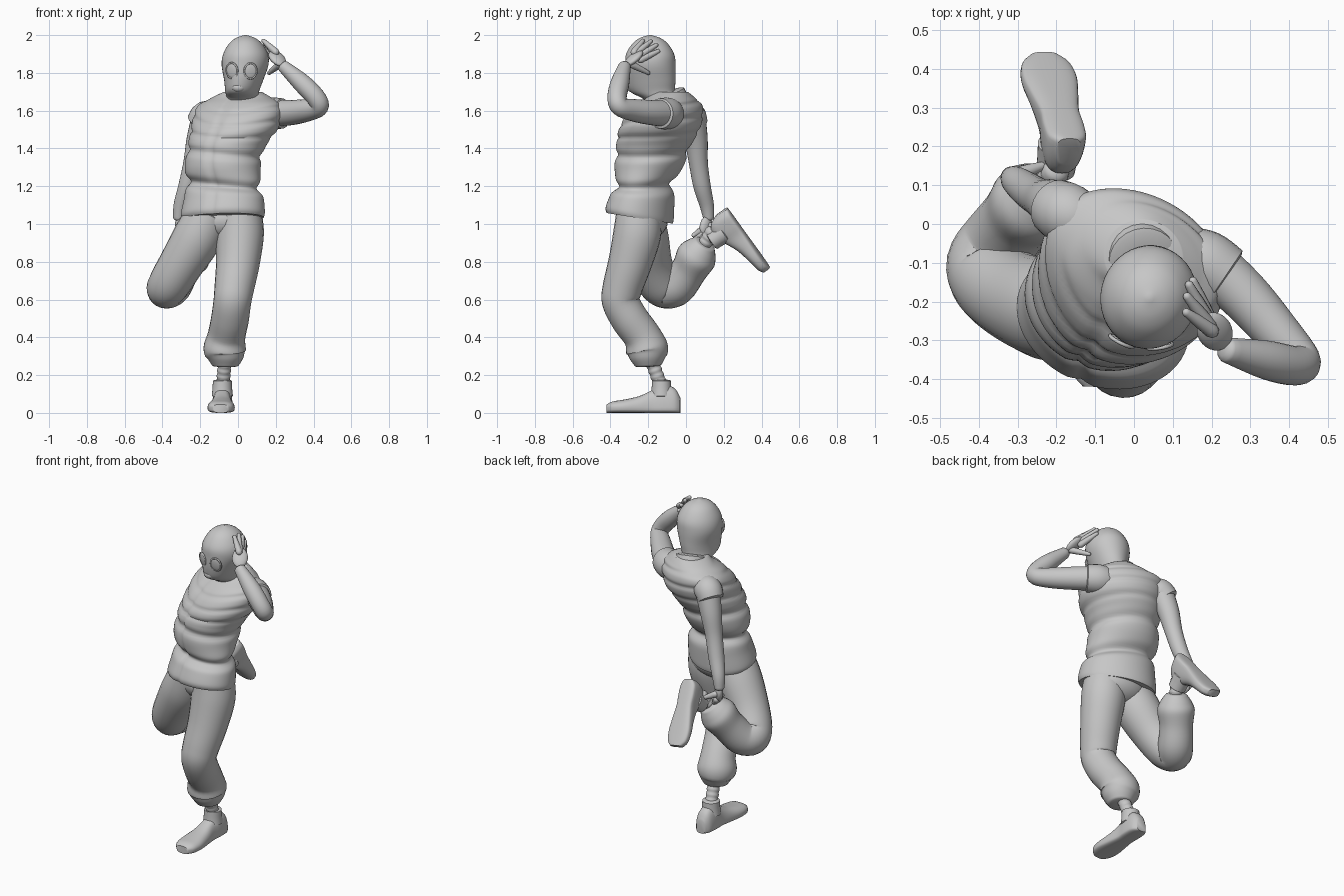
import bpy
import bmesh
from math import sin, cos, pi, exp, radians, copysign
from mathutils import Vector, Matrix

if "Cube" in bpy.data.objects:
    bpy.data.objects.remove(bpy.data.objects["Cube"])

grey = bpy.data.materials.new("plain grey")
grey.use_nodes = True
grey.diffuse_color = (0.57, 0.57, 0.57, 1)
shader = next(n for n in grey.node_tree.nodes if n.type == "BSDF_PRINCIPLED")
shader.inputs["Base Color"].default_value = grey.diffuse_color
shader.inputs["Roughness"].default_value = 0.7


def finish(name, bm):
    """Turn a bmesh into a smooth shaded grey object."""
    bmesh.ops.recalc_face_normals(bm, faces=bm.faces)
    mesh = bpy.data.meshes.new(name)
    bm.to_mesh(mesh)
    bm.free()
    obj = bpy.data.objects.new(name, mesh)
    bpy.context.collection.objects.link(obj)
    mesh.materials.append(grey)
    bpy.ops.object.select_all(action="DESELECT")
    obj.select_set(True)
    bpy.context.view_layer.objects.active = obj
    bpy.ops.object.shade_smooth_by_angle(angle=radians(50))


def loft(name, rings):
    """Skin a row of closed rings and cap both ends."""
    bm = bmesh.new()
    rows = [[bm.verts.new(p) for p in ring] for ring in rings]
    count = len(rows[0])
    for low, high in zip(rows, rows[1:]):
        for i in range(count):
            j = (i + 1) % count
            bm.faces.new((low[i], low[j], high[j], high[i]))
    bm.faces.new(rows[0][::-1])
    bm.faces.new(rows[-1])
    finish(name, bm)


def spline(keys, steps):
    """Catmull-Rom interpolation through tuples of any length."""
    keys = [Vector(k) for k in keys]
    out = []
    for i in range(len(keys) - 1):
        a, b = keys[max(i - 1, 0)], keys[i]
        c, d = keys[i + 1], keys[min(i + 2, len(keys) - 1)]
        for s in range(steps):
            t = s / steps
            out.append(b + (c - a) * (t / 2) + (a * 2 - b * 5 + c * 4 - d) * (t * t / 2)
                       + (b * 3 - a - c * 3 + d) * (t ** 3 / 2))
    return out + [keys[-1]]


def tube(name, keys, steps=5, sides=24, dome=0.5):
    """Round limb through (x, y, z, radius) keys with domed ends."""
    path = [(Vector(p[:3]), p[3]) for p in spline(keys, steps)]
    start = (path[0][0] - path[1][0]).normalized()
    end = (path[-1][0] - path[-2][0]).normalized()
    first, last = path[0], path[-1]
    for angle in (0.5, 1.0, 1.45):
        path.insert(0, (first[0] + start * first[1] * dome * sin(angle), first[1] * cos(angle)))
        path.append((last[0] + end * last[1] * dome * sin(angle), last[1] * cos(angle)))
    rings, side = [], None
    for i, (point, radius) in enumerate(path):
        along = (path[min(i + 1, len(path) - 1)][0] - path[max(i - 1, 0)][0]).normalized()
        side = along.orthogonal() if side is None else side - along * side.dot(along)
        side.normalize()
        other = along.cross(side)
        rings.append([point + (side * cos(2 * pi * k / sides) + other * sin(2 * pi * k / sides)) * radius
                      for k in range(sides)])
    loft(name, rings)


def ellipsoid(name, centre, size, facing=(0, 0, 1)):
    """Sphere scaled to size, its local z turned towards facing."""
    bm = bmesh.new()
    bmesh.ops.create_uvsphere(bm, u_segments=24, v_segments=14, radius=1)
    turn = Vector(facing).to_track_quat("Z", "Y").to_matrix().to_4x4()
    bm.transform(Matrix.Translation(centre) @ turn @ Matrix.Diagonal((*size, 1)))
    finish(name, bm)


def shoe(name, heel, forward, up):
    """Flat soled boot, measured from the heel along forward."""
    forward, up, heel = Vector(forward).normalized(), Vector(up), Vector(heel)
    up = (up - forward * up.dot(forward)).normalized()
    side = forward.cross(up)
    rings = []
    # Keys are distance, height and half width
    for d, h, w in spline([(0, .08, .03), (.03, .13, .05), (.09, .15, .054), (.15, .12, .052),
                           (.22, .088, .062), (.3, .07, .072), (.36, .06, .064), (.39, .045, .04)], 4):
        ring = []
        for k in range(32):
            c, s = cos(2 * pi * k / 32), sin(2 * pi * k / 32)
            rise = .03 + ((h - .03) * s if s > 0 else -.03 * abs(s) ** .5)
            ring.append(heel + forward * d + up * rise + side * w * copysign(abs(c) ** .7, c))
        rings.append(ring)
    loft(name, rings)
    shaft = [heel + forward * .1 + up * rise for rise in (.09, .13, .17)]
    tube(name + "_shaft", [(*p, r) for p, r in zip(shaft, (.056, .052, .05))], dome=.15)


def hand(name, palm, size, facing, fingers):
    """Palm with fingers given as root and tip."""
    ellipsoid(name + "_palm", palm, size, facing)
    for i, (root, tip) in enumerate(fingers):
        middle = (Vector(root) + Vector(tip)) / 2
        tube(f"{name}_finger_{i}", [(*root, .019), (*middle, .016), (*tip, .011)], 3, 12, 1)


# Quilted vest: x, y, z, half width, half depth, turn in degrees
seams = ((1.205, .028, .026), (1.375, .016, .022), (1.48, .009, .014), (1.565, .008, .014), (1.64, .007, .012))
rings = []
for x, y, z, a, b, turn in spline([
        (-.08, -.245, 1.03, .222, .168, -20), (-.08, -.245, 1.06, .228, .173, -20),
        (-.075, -.232, 1.14, .216, .164, -20), (-.078, -.218, 1.22, .204, .15, -20),
        (-.08, -.195, 1.31, .205, .18, -22), (-.06, -.173, 1.41, .21, .195, -26),
        (-.02, -.142, 1.5, .236, .208, -28), (0, -.112, 1.58, .246, .19, -28),
        (.01, -.09, 1.635, .228, .155, -28), (.02, -.08, 1.672, .16, .115, -25),
        (.025, -.085, 1.7, .1, .095, -20)], 8):
    ring = []
    sag = .05 * min(1, max(0, (z - 1.41) / .12))
    hem = .16 * min(1, max(0, (1.2 - z) / .14))
    for k in range(80):
        t = 2 * pi * k / 80
        level = z + sag * max(0, -sin(t)) ** 2 + .02 * cos(t)
        dent = sum(depth * exp(-((level - seam) / width) ** 2) for seam, depth, width in seams)
        dent += .01 * exp(-((t - 1.5 * pi) / .09) ** 2)
        spot = Matrix.Rotation(radians(turn), 3, "Z") @ Vector(((a - dent) * cos(t), (b - dent) * sin(t), 0))
        ring.append(spot + Vector((x, y, z - hem * spot.y)))
    rings.append(ring)
loft("quilted_vest", rings)
tube("left_sleeve", [(.12, -.08, 1.585, .075), (.18, -.1, 1.585, .085), (.235, -.135, 1.585, .08)], dome=.1)
tube("right_sleeve", [(-.12, .0, 1.57, .07), (-.17, .025, 1.572, .08), (-.203, .043, 1.53, .074)], dome=.15)

# Head and neck, turned a little to the right: x, y, z, half width, half depth
look = Matrix.Rotation(radians(-14), 3, "Z")
rings = []
for x, y, z, a, b in spline([
        (.02, -.1, 1.6, .078, .085), (.025, -.132, 1.66, .082, .093), (.022, -.176, 1.7, .087, .12),
        (.03, -.186, 1.76, .101, .132), (.037, -.188, 1.84, .123, .134), (.04, -.19, 1.9, .118, .128),
        (.04, -.19, 1.955, .087, .094), (.04, -.19, 1.985, .05, .054), (.04, -.19, 2, .006, .006)], 5):
    rings.append([Vector((x, y, z)) + look @ Vector((a * cos(pi * k / 20), b * sin(pi * k / 20), 0))
                  for k in range(40)])
loft("masked_head", rings)
ellipsoid("mouth_piece", (.003, -.288, 1.722), (.034, .024, .024))
for name, centre, facing in (("right", Vector((-.032, -.302, 1.812)), Vector((-.5, -1, -.15))),
                             ("left", Vector((.066, -.314, 1.81)), Vector((.15, -1, -.15)))):
    facing.normalize()
    ellipsoid(name + "_eye_lens", centre, (.033, .04, .008), facing)
    across = facing.cross(Vector((0, 0, 1))).normalized()
    upward = across.cross(facing)
    rim = [centre + across * cos(pi * k / 12) * .033 + upward * sin(pi * k / 12) * .041 for k in range(25)]
    tube(name + "_eye_rim", [(*p, .005) for p in rim], 1, 8)
tube("neck_collar", [(.02, -.08, 1.65, .095), (.025, -.095, 1.69, .09)], dome=.1)

# Arms: the left one is raised to the head, the right one reaches back
tube("left_arm", [(.17, -.08, 1.585, .072), (.28, -.18, 1.59, .067), (.37, -.28, 1.603, .059),
                  (.43, -.35, 1.622, .05), (.412, -.365, 1.67, .051), (.34, -.35, 1.745, .05),
                  (.24, -.325, 1.835, .033)])
hand("left_hand", (.208, -.277, 1.877), (.045, .022, .062), (-.4, .65, .6),
     [((.2, -.275, 1.91), (.135, -.228, 1.97)), ((.195, -.262, 1.905), (.137, -.187, 1.967)),
      ((.192, -.25, 1.888), (.142, -.157, 1.947)), ((.192, -.24, 1.87), (.152, -.147, 1.915)),
      ((.22, -.29, 1.845), (.165, -.2, 1.8))])
tube("right_arm", [(-.17, .03, 1.575, .073), (-.21, .053, 1.45, .062), (-.24, .066, 1.32, .05),
                   (-.27, .085, 1.2, .046), (-.303, .11, 1.1, .038), (-.315, .12, 1.03, .029)])
hand("right_hand", (-.3, .105, .99), (.024, .038, .055), (.25, -.25, -1),
     [((-.3, .08, .965), (-.25, .04, .94)), ((-.298, .09, .955), (-.247, .05, .92)),
      ((-.295, .1, .95), (-.247, .065, .905)), ((-.292, .115, .95), (-.25, .085, .895)),
      ((-.295, .13, .99), (-.235, .15, .96))])

# Baggy trousers with gathered cuffs
ellipsoid("trouser_seat", (-.07, -.225, 1.02), (.18, .13, .11))
tube("left_trouser_leg", [(.005, -.25, 1.07, .118), (.01, -.258, .95, .127), (0, -.295, .8, .116),
                          (-.02, -.337, .66, .105), (-.03, -.345, .59, .1), (-.042, -.3, .5, .1),
                          (-.06, -.235, .41, .1), (-.07, -.207, .34, .113), (-.067, -.203, .295, .098),
                          (-.067, -.2, .25, .07)], dome=.1)
tube("right_trouser_leg", [(-.15, -.24, 1.06, .118), (-.215, -.222, .93, .13), (-.3, -.19, .79, .118),
                           (-.36, -.145, .69, .112), (-.38, -.1, .655, .103), (-.345, -.045, .672, .1),
                           (-.3, .015, .755, .096), (-.265, .055, .825, .107), (-.245, .08, .865, .088),
                           (-.23, .1, .895, .06)], dome=.1)

# Wrinkled socks and boots
for name, low, high in (("left", (-.08, -.135, .15), (-.07, -.18, .27)),
                        ("right", (-.2, .14, .965), (-.235, .085, .87))):
    low, high = Vector(low), Vector(high)
    tube(name + "_sock", [(*low.lerp(high, i / 8), .034 + .003 * (i % 2)) for i in range(9)], 3)
shoe("left_boot", (-.08, -.03, 0), (-.03, -1, 0), (0, 0, 1))
shoe("right_boot", (-.165, .22, 1.085), (-.065, .225, -.315), (-.12, -.75, -.55))
